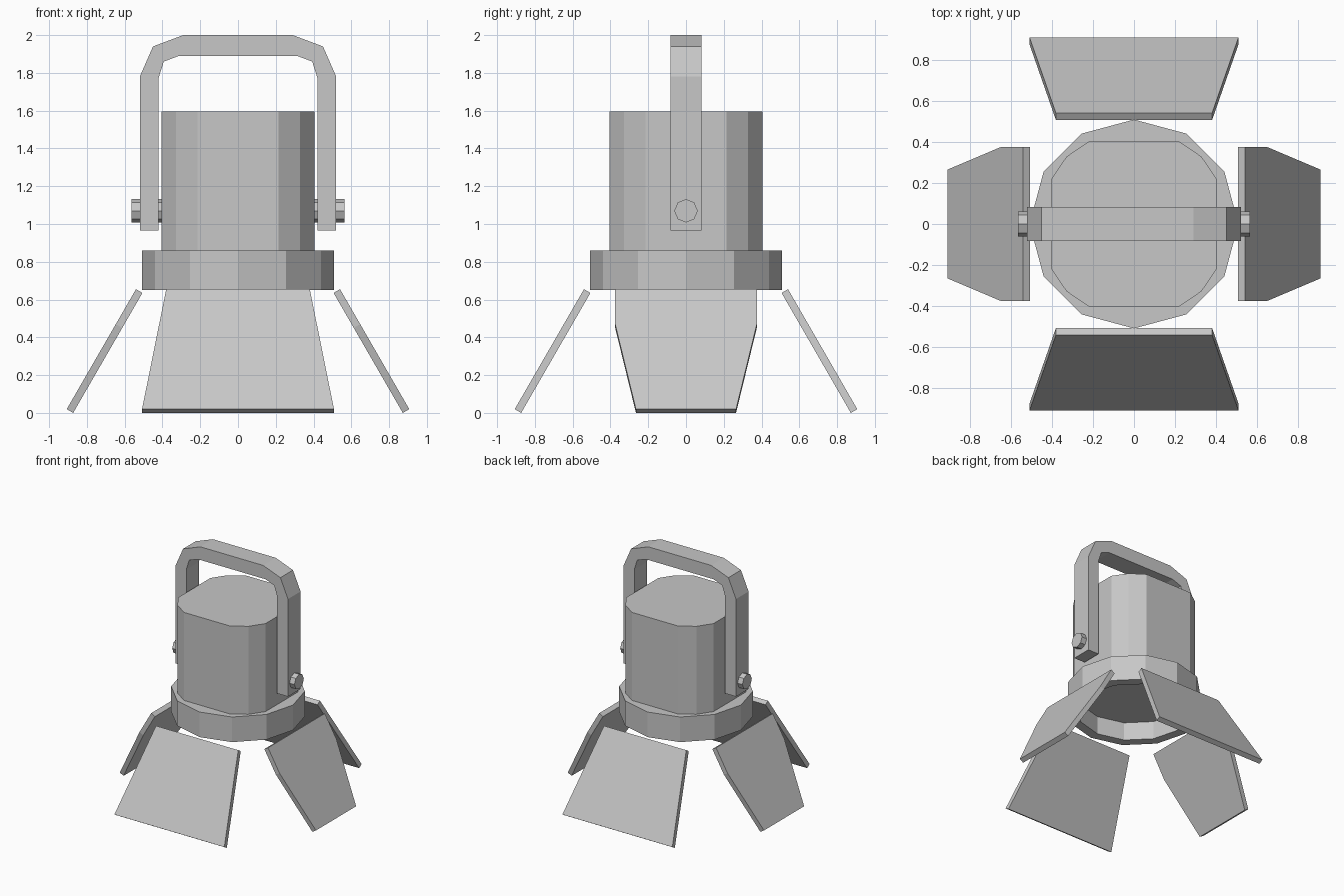
import bpy, bmesh, math
from mathutils import Matrix, Vector

cube = bpy.data.objects.get("Cube")
if cube:
    bpy.data.objects.remove(cube, do_unlink=True)

grey = bpy.data.materials.new("light grey")
grey.use_nodes = True
color = (0.57, 0.57, 0.57, 1)
grey.diffuse_color = color
grey.node_tree.nodes["Principled BSDF"].inputs["Base Color"].default_value = color


def finish(name, bm):
    """Turn a bmesh into a flat shaded object."""
    bmesh.ops.recalc_face_normals(bm, faces=bm.faces)
    mesh = bpy.data.meshes.new(name)
    bm.to_mesh(mesh)
    bm.free()
    mesh.materials.append(grey)
    obj = bpy.data.objects.new(name, mesh)
    bpy.context.collection.objects.link(obj)
    return obj


def prism(name, outline, offset, matrix=Matrix()):
    """Extrude a closed outline along an offset, then place it."""
    bm = bmesh.new()
    face = bm.faces.new([bm.verts.new(p) for p in outline])
    new = bmesh.ops.extrude_face_region(bm, geom=[face], use_keep_orig=True)
    moved = [v for v in new["geom"] if isinstance(v, bmesh.types.BMVert)]
    bmesh.ops.translate(bm, verts=moved, vec=offset)
    bm.transform(matrix)
    return finish(name, bm)


def ngon(radius, sides):
    return [(radius * math.cos(math.tau * i / sides),
             radius * math.sin(math.tau * i / sides)) for i in range(sides)]


# Housing: square with two-step rounded corners
corner = [(0.405, 0.215), (0.328, 0.328), (0.215, 0.405)]
outline = []
for turn in range(4):
    rot = Matrix.Rotation(turn * math.pi / 2, 3, "Z")
    outline += [rot @ Vector((x, y, 0.8)) for x, y in corner]
prism("housing", outline, (0, 0, 0.795))

# Front ring: twelve-sided hollow collar around the lens opening
bm = bmesh.new()
section = [(0.508, 0.65), (0.508, 0.86), (0.43, 0.86), (0.43, 0.65)]
loops = [[bm.verts.new((x, y, z)) for x, y in ngon(r, 12)] for r, z in section]
for a, b in zip(loops, loops[1:] + loops[:1]):
    for i in range(12):
        j = (i + 1) % 12
        bm.faces.new((a[i], a[j], b[j], b[i]))
finish("lens_ring", bm)

# Lid that closes the collar around the housing
prism("ring_back", [(x, y, 0.8) for x, y in ngon(0.45, 12)], (0, 0, 0.06))

# Yoke: bent flat bar over the housing
outer = [(0.52, 0.965), (0.52, 1.78), (0.45, 1.94), (0.29, 2.0)]
inner = [(0.42, 0.965), (0.42, 1.775), (0.393, 1.86), (0.312, 1.89)]
path = outer + [(-x, z) for x, z in reversed(outer)]
path += [(-x, z) for x, z in inner] + list(reversed(inner))
prism("yoke", [(x, -0.083, z) for x, z in path], (0, 0.166, 0))

# Pivot bolts
for side, s in (("left", 1), ("right", -1)):
    prism(side + "_bolt", [(s * 0.39, y, z + 1.07) for y, z in ngon(0.062, 8)],
          (s * 0.175, 0, 0))

# Barn doors: tilted plates, given as half width and height of the outer face
wide = [(0.38, 0.655), (0.508, 0.02)]
clipped = [(0.375, 0.655), (0.375, 0.47), (0.265, 0.02)]
doors = [("front", wide, 0), ("left", clipped, 1),
         ("back", wide, 2), ("right", clipped, 3)]
tilt = math.tan(math.radians(30))
for name, half, turn in doors:
    pts = half + [(-w, z) for w, z in reversed(half)]
    plate = [(w, -0.54 - (0.655 - z) * tilt, z) for w, z in pts]
    prism(name + "_barn_door", plate, (0, 0.034, -0.02),
          Matrix.Rotation(turn * math.pi / 2, 4, "Z"))
